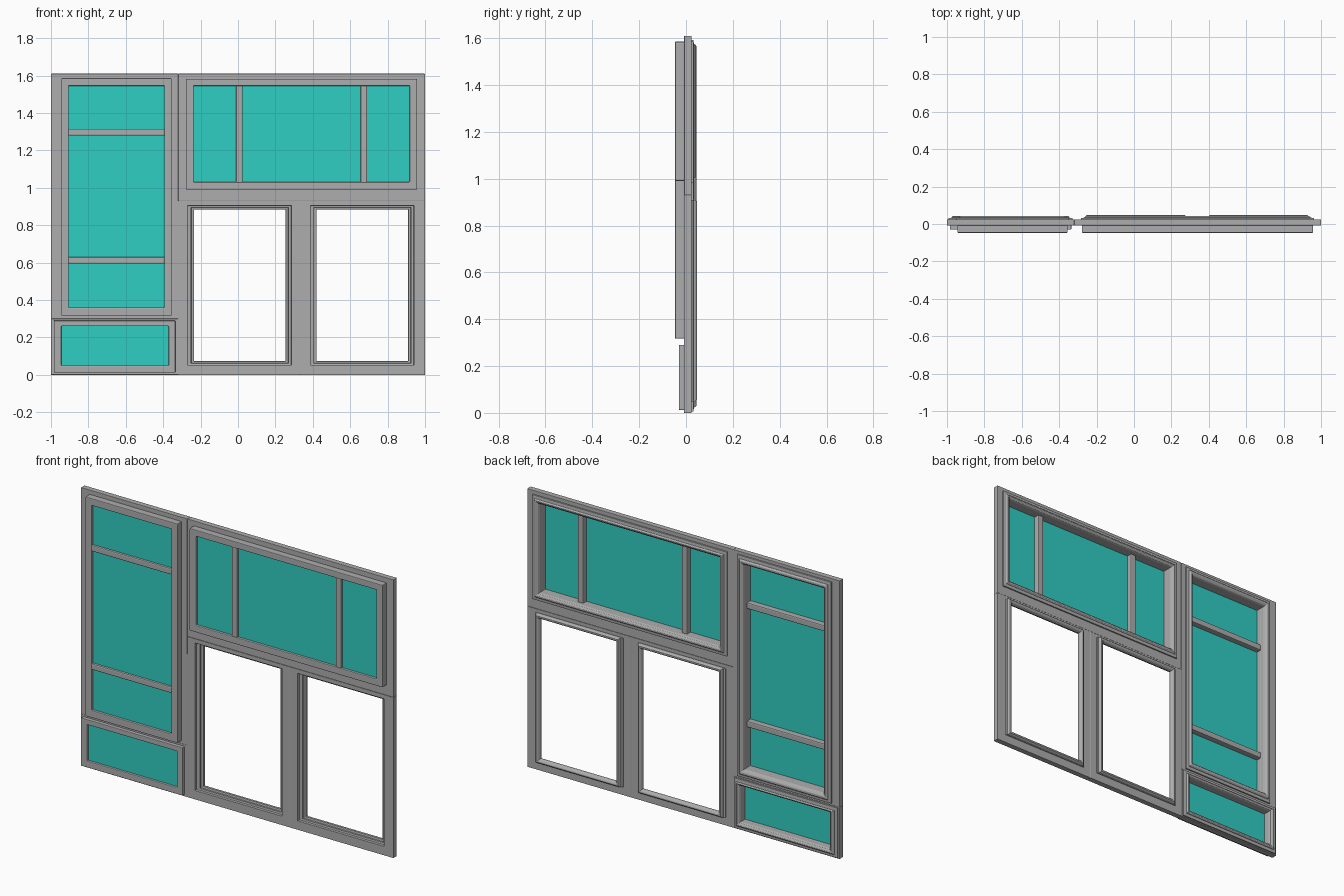
import bpy, bmesh

if "Cube" in bpy.data.objects:
    bpy.data.objects.remove(bpy.data.objects["Cube"])


def material(name, rgb):
    m = bpy.data.materials.new(name)
    m.diffuse_color = (*rgb, 1)
    m.use_nodes = True
    m.node_tree.nodes["Principled BSDF"].inputs["Base Color"].default_value = m.diffuse_color
    return m


GREY = material("frame grey", (0.42, 0.42, 0.42))
TEAL = material("teal glass", (0.03, 0.62, 0.55))


def inset(r, d):
    """Shrink a rectangle (x0, x1, z0, z1) by d on every side."""
    return (r[0] + d, r[1] - d, r[2] + d, r[3] - d)


def finish(bm, name, mat, bevel):
    bmesh.ops.recalc_face_normals(bm, faces=bm.faces)
    me = bpy.data.meshes.new(name)
    bm.to_mesh(me)
    bm.free()
    me.materials.append(mat)
    ob = bpy.data.objects.new(name, me)
    bpy.context.collection.objects.link(ob)
    if bevel:
        mod = ob.modifiers.new("soft edges", 'BEVEL')
        mod.width = bevel
        mod.segments = 2
        mod.limit_method = 'ANGLE'
    return ob


def ring(name, profile, bevel=0.003):
    """Mitred rectangular frame: a closed profile of (rectangle, y) points."""
    bm = bmesh.new()
    loops = []
    for (x0, x1, z0, z1), y in profile:
        loops.append([bm.verts.new((x, y, z)) for x, z in
                      ((x0, z0), (x1, z0), (x1, z1), (x0, z1))])
    for i, a in enumerate(loops):
        b = loops[(i + 1) % len(loops)]
        for k in range(4):
            n = (k + 1) % 4
            bm.faces.new((a[k], a[n], b[n], b[k]))
    return finish(bm, name, GREY, bevel)


def box(name, r, y0, y1, mat=GREY, bevel=0.0):
    bm = bmesh.new()
    bmesh.ops.create_cube(bm, size=1)
    for v in bm.verts:
        v.co = (r[1] if v.co.x > 0 else r[0],
                y1 if v.co.y > 0 else y0,
                r[3] if v.co.z > 0 else r[2])
    return finish(bm, name, mat, bevel)


FRONT, BACK = -0.008, 0.024


def glazed_window(name, outer, sash, opening, sash_front, bead_back, glass_y):
    # fixed frame plate
    hole = inset(opening, -0.012)
    ring(name + "_frame", [(outer, FRONT), (hole, FRONT), (hole, BACK), (outer, BACK)], 0.002)
    # front sash
    ring(name + "_sash", [(sash, sash_front), (opening, sash_front),
                          (opening, 0.004), (hole, 0.004), (hole, FRONT + 0.002),
                          (sash, FRONT + 0.002)], 0.004)
    # stepped moulding on the back
    step = inset(sash, 0.012)
    base = inset(sash, -0.006)
    ring(name + "_back_moulding", [
        (base, BACK - 0.004), (base, BACK + 0.008), (step, BACK + 0.01),
        (step, bead_back - 0.006), (inset(sash, 0.018), bead_back),
        (inset(opening, -0.014), bead_back), (inset(opening, -0.004), bead_back - 0.007),
        (opening, bead_back - 0.018), (opening, 0.0), (inset(opening, -0.012), 0.0),
        (inset(opening, -0.012), BACK - 0.004)], 0.0015)
    # glass
    box(name + "_glass", inset(opening, -0.005), glass_y - 0.003, glass_y + 0.003, TEAL)


# tall left window with two crossbars
tall_open = (-0.906, -0.394, 0.36, 1.545)
glazed_window("tall_window", (-1, -0.32, 0.30, 1.61), (-0.945, -0.355, 0.317, 1.586),
              tall_open, -0.047, 0.044, -0.03)
for i, z in enumerate((0.612, 1.297)):
    box("tall_crossbar_%d" % i, (-0.91, -0.39, z - 0.018, z + 0.018), -0.045, 0.005, bevel=0.006)

# low left window
glazed_window("low_window", (-1, -0.32, 0.0, 0.30), (-0.985, -0.335, 0.012, 0.29),
              (-0.945, -0.371, 0.05, 0.26), -0.03, 0.044, -0.014)

# wide upper right window with two uprights
glazed_window("wide_window", (-0.32, 1, 0.93, 1.61), (-0.278, 0.957, 0.99, 1.582),
              (-0.237, 0.918, 1.03, 1.545), -0.047, 0.042, -0.03)
for i, x in enumerate((0.007, 0.673)):
    box("wide_upright_%d" % i, (x - 0.018, x + 0.018, 1.025, 1.55), -0.045, 0.005, bevel=0.006)

# two open frames at lower right
for i, (x0, x1, a, b) in enumerate(((-0.32, 0.335, -0.27, 0.285), (0.335, 1, 0.387, 0.94))):
    outer, rebate = (x0, x1, 0, 0.93), (a, b, 0.052, 0.905)
    clear = (a + 0.034, b - 0.03, 0.073, 0.885)
    mid = (a + 0.02, b - 0.016, 0.062, 0.894)
    ring("open_frame_%d" % i, [
        (outer, FRONT), (rebate, FRONT), (rebate, 0.008), (mid, 0.010), (mid, 0.02),
        (clear, 0.022), (clear, 0.034), (inset(clear, -0.004), 0.042),
        (inset(clear, -0.010), 0.047), (inset(clear, -0.018), 0.047),
        (inset(clear, -0.024), 0.04), (inset(clear, -0.026), 0.032),
        (inset(rebate, -0.004), 0.03), (inset(rebate, -0.004), BACK), (outer, BACK)], 0.0015)
